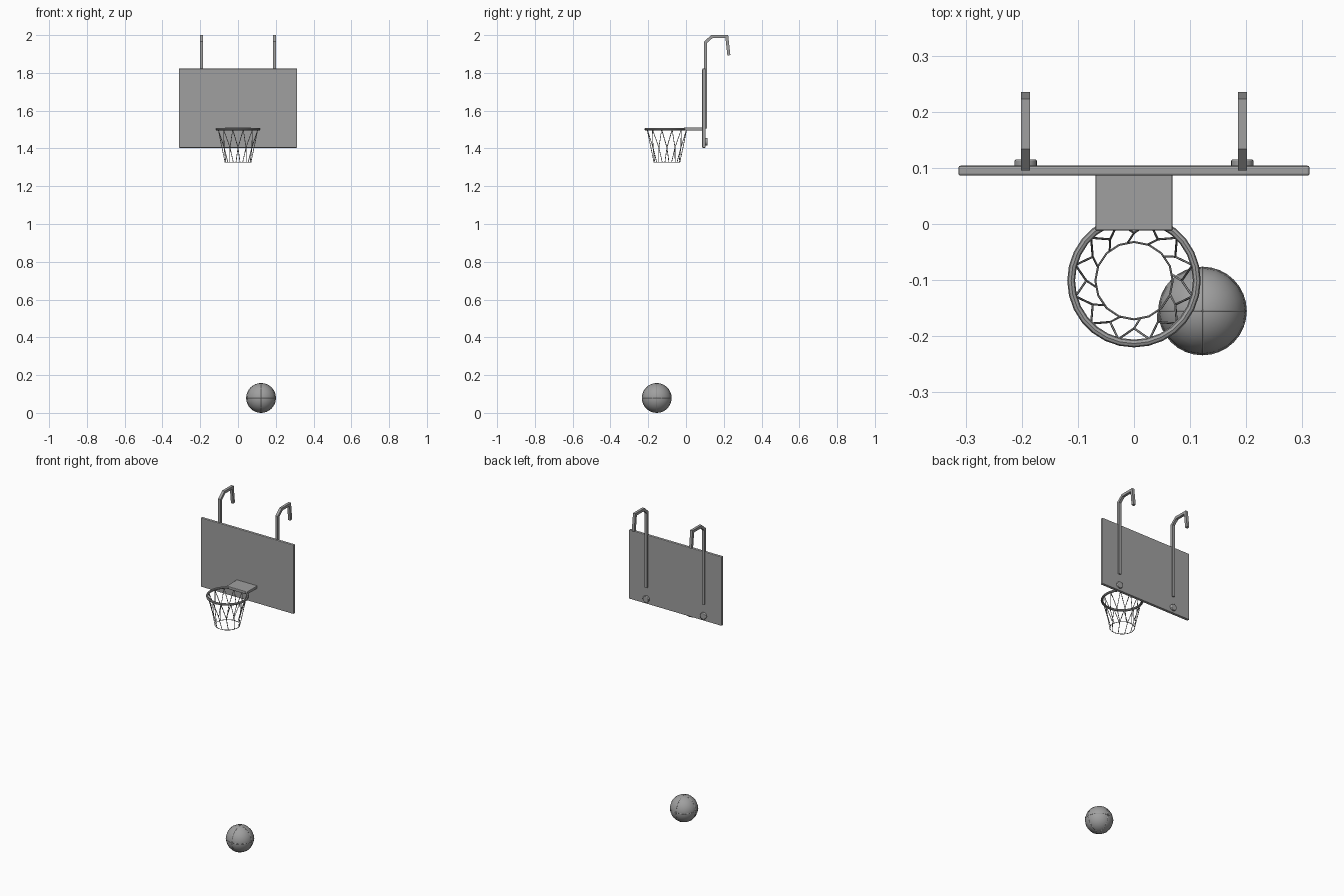
import bpy, bmesh, math
from mathutils import Vector

if "Cube" in bpy.data.objects:
    bpy.data.objects.remove(bpy.data.objects["Cube"])

grey = bpy.data.materials.new("plain grey")
grey.diffuse_color = (0.35, 0.35, 0.35, 1)
grey.use_nodes = True
grey.node_tree.nodes["Principled BSDF"].inputs["Base Color"].default_value = grey.diffuse_color


def finish(name, smooth=True):
    ob = bpy.context.object
    ob.name = name
    ob.data.materials.append(grey)
    if smooth:
        bpy.ops.object.shade_smooth_by_angle(angle=math.radians(35))
    return ob


def box(name, lo, hi, bevel):
    lo, hi = Vector(lo), Vector(hi)
    bpy.ops.mesh.primitive_cube_add(size=1, location=(lo + hi) / 2)
    bpy.context.object.scale = hi - lo
    bpy.ops.object.transform_apply(location=False, rotation=False, scale=True)
    ob = finish(name, False)
    mod = ob.modifiers.new("soft edge", 'BEVEL')
    mod.width, mod.segments = bevel, 2


def torus(name, loc, major, minor, segs, sides, rot=(0, 0, 0)):
    bpy.ops.mesh.primitive_torus_add(location=loc, rotation=rot, major_radius=major,
                                     minor_radius=minor, major_segments=segs, minor_segments=sides)
    finish(name)


def square_tube(name, x, path, half):
    """Square bar along a path in the yz plane, with mitred corners."""
    pts = [Vector(p) for p in path]
    bm = bmesh.new()
    rings = []
    for i, p in enumerate(pts):
        a = (p - pts[i - 1]).normalized() if i else None
        b = (pts[i + 1] - p).normalized() if i < len(pts) - 1 else None
        a, b = a or b, b or a
        na, nb = Vector((-a.y, a.x)), Vector((-b.y, b.x))
        m = (na + nb).normalized()
        off = m * (half / m.dot(na))
        rings.append([bm.verts.new((x + sx * half, p.x + s * off.x, p.y + s * off.y))
                      for sx, s in ((-1, -1), (1, -1), (1, 1), (-1, 1))])
    for r, q in zip(rings, rings[1:]):
        for k in range(4):
            bm.faces.new((r[k], r[(k + 1) % 4], q[(k + 1) % 4], q[k]))
    bm.faces.new(rings[0])
    bm.faces.new(rings[-1])
    bmesh.ops.recalc_face_normals(bm, faces=bm.faces)
    me = bpy.data.meshes.new(name)
    bm.to_mesh(me)
    bm.free()
    me.materials.append(grey)
    bpy.context.collection.objects.link(bpy.data.objects.new(name, me))


# Backboard and rim bracket
box("backboard", (-0.313, 0.086, 1.403), (0.313, 0.104, 1.823), 0.004)
box("rim_bracket", (-0.069, -0.012, 1.494), (0.069, 0.09, 1.511), 0.003)

# Over-door hooks and bumpers
hook_path = [(0.103, 1.505), (0.103, 1.962), (0.137, 1.992), (0.216, 1.992), (0.227, 1.893)]
for side, x in (("left", -0.193), ("right", 0.193)):
    square_tube(side + "_hook", x, hook_path, 0.008)
    bpy.ops.mesh.primitive_cylinder_add(vertices=20, radius=0.02, depth=0.016,
                                        location=(x, 0.107, 1.435), rotation=(math.pi / 2, 0, 0))
    pad = finish(side + "_bumper")
    mod = pad.modifiers.new("soft edge", 'BEVEL')
    mod.width, mod.segments = 0.003, 2

# Rim and bottom loop of the net
CY, N = -0.101, 12
torus("rim", (0, CY, 1.502), 0.112, 0.007, 28, 8)
torus("net_bottom_loop", (0, CY, 1.326), 0.069, 0.0018, 16, 6)

# Net cords: pairs meet at a knot, then run down to the loop
net = bpy.data.curves.new("net_cords", 'CURVE')
net.dimensions = '3D'
net.bevel_depth = 0.0019
net.bevel_resolution = 1
net.use_fill_caps = True
net.materials.append(grey)


def on_net(turn, r, z):
    a = 2 * math.pi * turn / N
    return (r * math.cos(a), CY + r * math.sin(a), z, 1)


def cord(points):
    s = net.splines.new('POLY')
    s.points.add(len(points) - 1)
    for sp, co in zip(s.points, points):
        sp.co = co


for i in range(N):
    knot = on_net(i, 0.085, 1.405)
    cord([on_net(i - 0.5, 0.108, 1.5), knot, on_net(i + 0.3, 0.069, 1.326)])
    cord([on_net(i + 0.5, 0.108, 1.5), knot])
bpy.context.collection.objects.link(bpy.data.objects.new("net_cords", net))

# Ball with three crossing seams
BALL = (0.122, -0.155, 0.079)
bpy.ops.mesh.primitive_uv_sphere_add(segments=20, ring_count=14, radius=0.078, location=BALL)
finish("ball")
for name, rot in (("seam_level", (0, 0, 0)), ("seam_front", (math.pi / 2, 0, 0)),
                  ("seam_side", (0, math.pi / 2, 0))):
    torus("ball_" + name, BALL, 0.0768, 0.0022, 32, 6, rot)
